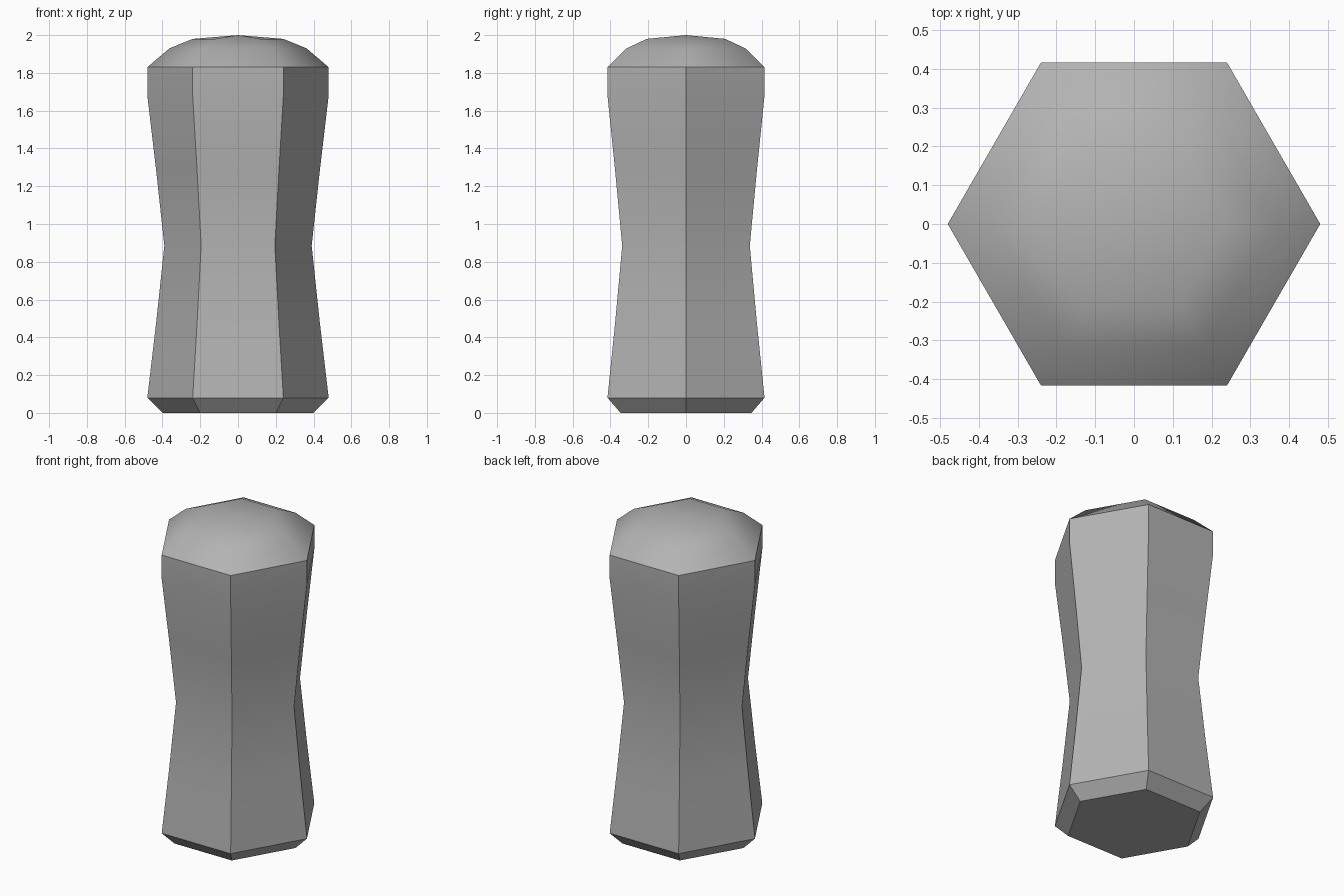
import bpy, bmesh
from math import cos, sin, pi

if "Cube" in bpy.data.objects:
    bpy.data.objects.remove(bpy.data.objects["Cube"])

SIDES = 6
# Profile from base to shoulder of the dome: (radius, height)
PROFILE = [(0.40, 0.0), (0.48, 0.08), (0.433, 0.48), (0.39, 0.885), (0.433, 1.28),
           (0.48, 1.68), (0.48, 1.83), (0.363, 1.93), (0.24, 1.98)]
SHARP_RINGS = {0, 1, 6}
DOME_START = 6

bm = bmesh.new()
rings = [[bm.verts.new((r * cos(2 * pi * i / SIDES), r * sin(2 * pi * i / SIDES), z))
          for i in range(SIDES)] for r, z in PROFILE]
apex = bm.verts.new((0, 0, 2.0))

# Base, walls and dome
bm.faces.new(rings[0][::-1])
for low, high in zip(rings, rings[1:]):
    for i in range(SIDES):
        j = (i + 1) % SIDES
        bm.faces.new((low[i], low[j], high[j], high[i]))
for i in range(SIDES):
    bm.faces.new((rings[-1][i], rings[-1][(i + 1) % SIDES], apex))

# Smooth dome and waist, crisp corners and rims
for f in bm.faces:
    f.smooth = True
for k, ring in enumerate(rings):
    for i in range(SIDES):
        if k in SHARP_RINGS:
            bm.edges.get((ring[i], ring[(i + 1) % SIDES])).smooth = False
        if k < DOME_START:
            bm.edges.get((ring[i], rings[k + 1][i])).smooth = False

mesh = bpy.data.meshes.new("hexagonal_post")
bm.to_mesh(mesh)
bm.free()
post = bpy.data.objects.new("hexagonal_post", mesh)
bpy.context.collection.objects.link(post)

# Dark grey finish
grey = bpy.data.materials.new("dark_grey")
grey.diffuse_color = (0.45, 0.45, 0.45, 1)
grey.use_nodes = True
grey.node_tree.nodes["Principled BSDF"].inputs["Base Color"].default_value = grey.diffuse_color
mesh.materials.append(grey)
